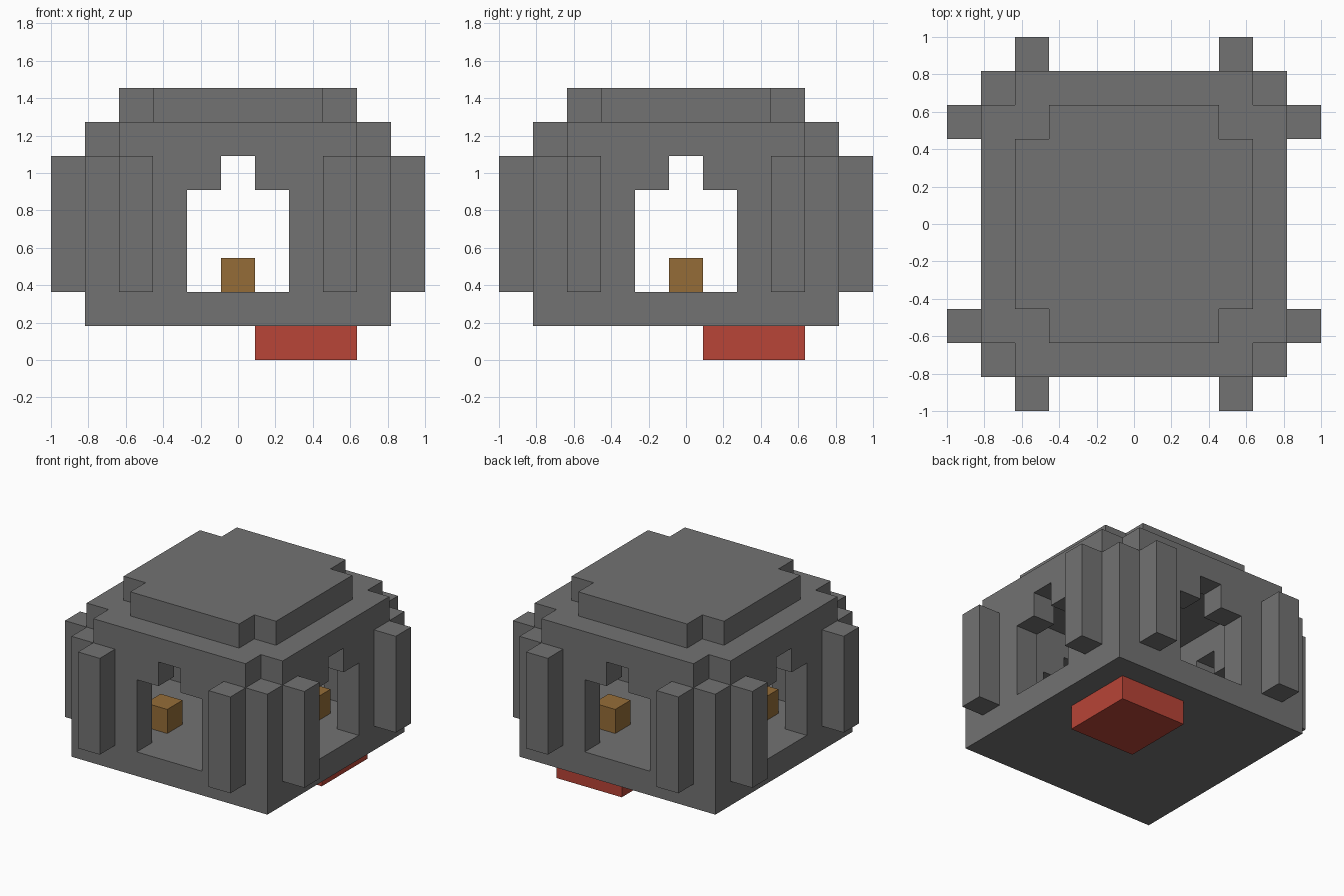
import bpy, bmesh
from math import pi
from mathutils import Matrix, Vector

cube = bpy.data.objects.get("Cube")
if cube:
    bpy.data.objects.remove(cube, do_unlink=True)

U = 2 / 11  # one block


def material(name, rgb):
    m = bpy.data.materials.new(name)
    m.use_nodes = True
    m.diffuse_color = (*rgb, 1)
    m.node_tree.nodes["Principled BSDF"].inputs["Base Color"].default_value = (*rgb, 1)
    return m


stone = material("grey stone", (0.17, 0.17, 0.17))
red = material("brick red", (0.48, 0.058, 0.038))
gold = material("dull gold", (0.30, 0.152, 0.039))


def finish(name, bm, mat, turn=0):
    bmesh.ops.recalc_face_normals(bm, faces=bm.faces)
    bm.transform(Matrix.Rotation(turn * pi / 2, 4, "Z") @ Matrix.Scale(U, 4))
    mesh = bpy.data.meshes.new(name)
    bm.to_mesh(mesh)
    bm.free()
    mesh.materials.append(mat)
    obj = bpy.data.objects.new(name, mesh)
    bpy.context.collection.objects.link(obj)
    return obj


def prism(name, points, offset, mat, turn=0):
    """Extrude a planar outline along an offset."""
    bm = bmesh.new()
    face = bm.faces.new([bm.verts.new(p) for p in points])
    out = bmesh.ops.extrude_face_region(bm, geom=[face], use_keep_orig=True)
    moved = [g for g in out["geom"] if isinstance(g, bmesh.types.BMVert)]
    bmesh.ops.translate(bm, vec=Vector(offset), verts=moved)
    return finish(name, bm, mat, turn)


def box(name, x, y, z, mat, turn=0):
    corners = [(x[0], y[0], z[0]), (x[1], y[0], z[0]), (x[1], y[1], z[0]), (x[0], y[1], z[0])]
    return prism(name, corners, (0, 0, z[1] - z[0]), mat, turn)


def notched(r, z):
    """Square outline with a one-block notch in each corner."""
    i = r - 1
    quarter = [(r, -i), (r, i), (i, i)]
    pts = []
    for k in range(4):
        rot = Matrix.Rotation(k * pi / 2, 3, "Z")
        pts += [rot @ Vector((x, y, z)) for x, y in quarter]
    return pts


# Base
box("floor_slab", (-4.5, 4.5), (-4.5, 4.5), (1, 2), stone)
box("red_foot", (0.5, 3.5), (0.5, 3.5), (0, 1), red)

# Four walls with stepped doorways, and the pillars on them
for k, side in enumerate(("front", "right", "back", "left")):
    for s, end, label in ((1, 4.5, "a"), (-1, 3.5, "b")):
        outline = [(1.5, 2), (end, 2), (end, 6), (0.5, 6), (0.5, 5), (1.5, 5)]
        prism(f"{side}_wall_{label}", [(s * x, -4.5, z) for x, z in outline],
              (0, 1, 0), stone, k)
        box(f"{side}_pillar_{label}", sorted((s * 2.5, s * 3.5)), (-5.5, -4.5), (2, 6), stone, k)

# Upper ring that leaves the hall open up to the roof cap
bm = bmesh.new()
loops = [[bm.verts.new(p) for p in notched(r, z)]
         for r, z in ((4.5, 6), (4.5, 7), (3.5, 7), (3.5, 6))]
for a, b in zip(loops, loops[1:] + loops[:1]):
    for i in range(len(a)):
        j = (i + 1) % len(a)
        bm.faces.new((a[i], a[j], b[j], b[i]))
finish("upper_ring", bm, stone)

prism("roof_cap", notched(3.5, 7), (0, 0, 1), stone)

# Gold blocks on the hall floor
for n, (x, y) in enumerate(((0, 0), (-2, -2), (2, 2), (-2, 2), (2, -2))):
    box(f"gold_block_{n + 1}", (x - 0.5, x + 0.5), (y - 0.5, y + 0.5), (2, 3), gold)
